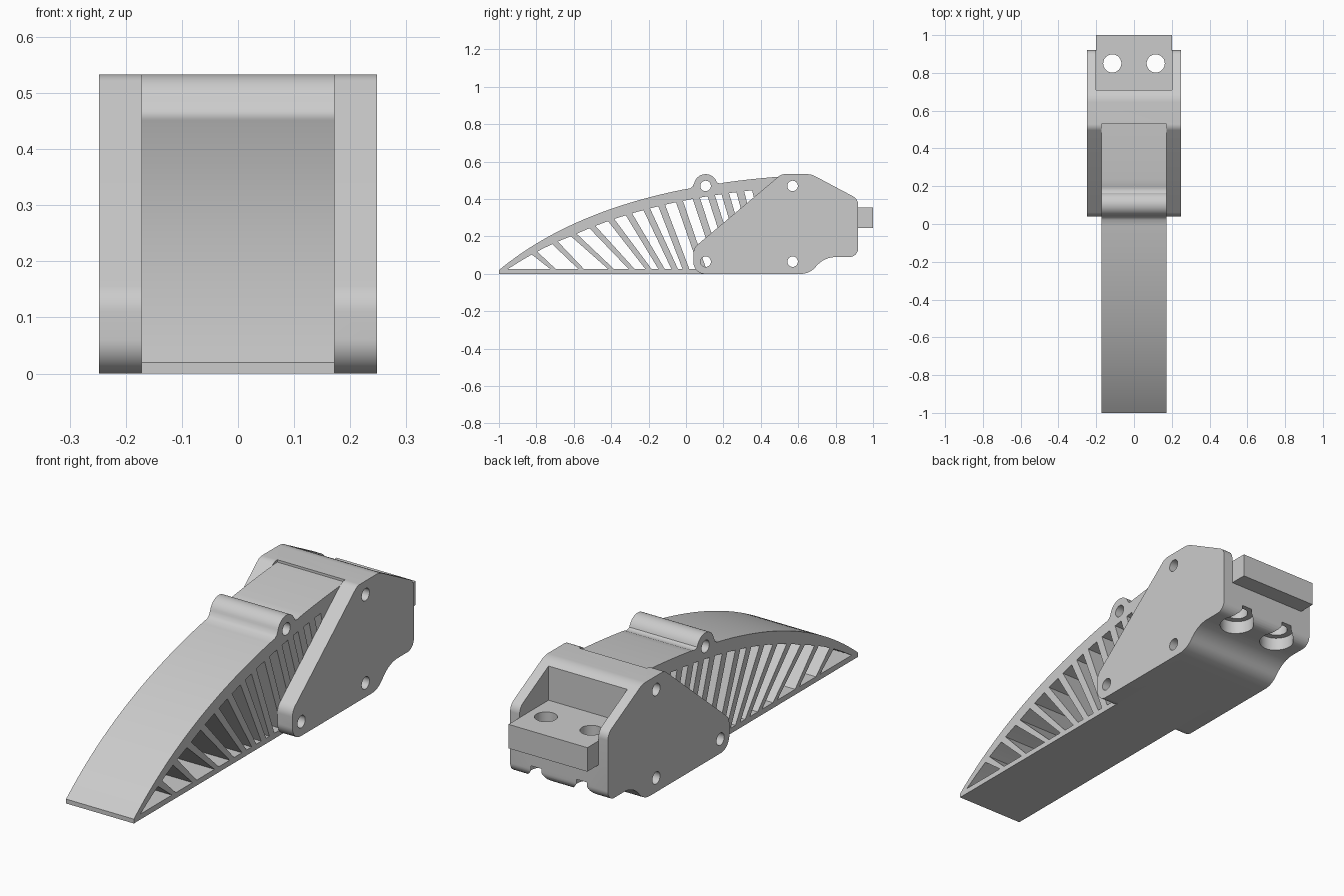
import bpy, bmesh, math
from mathutils import Vector, Matrix
from mathutils.geometry import interpolate_bezier

if "Cube" in bpy.data.objects:
    bpy.data.objects.remove(bpy.data.objects["Cube"])

# local profile (x, y) -> world (y, z), extrusion -> world x
SIDEWAYS = Matrix(((0, 0, 1, 0), (1, 0, 0, 0), (0, 1, 0, 0), (0, 0, 0, 1)))


def add_object(name, mesh):
    ob = bpy.data.objects.new(name, mesh)
    bpy.context.collection.objects.link(ob)
    return ob


def plate(name, loops, half_width):
    """Extrude a (y, z) outline with inner holes along x."""
    cu = bpy.data.curves.new(name + "_profile", 'CURVE')
    cu.dimensions, cu.fill_mode, cu.extrude = '2D', 'BOTH', half_width
    for pts in loops:
        sp = cu.splines.new('POLY')
        sp.points.add(len(pts) - 1)
        for p, q in zip(sp.points, pts):
            p.co = (q[0], q[1], 0, 1)
        sp.use_cyclic_u = True
    tmp = add_object(name + "_profile", cu)
    dg = bpy.context.evaluated_depsgraph_get()
    me = bpy.data.meshes.new_from_object(tmp.evaluated_get(dg))
    bpy.data.objects.remove(tmp)
    bm = bmesh.new()
    bm.from_mesh(me)
    bmesh.ops.transform(bm, matrix=SIDEWAYS, verts=bm.verts)
    bmesh.ops.remove_doubles(bm, verts=bm.verts, dist=1e-5)
    bmesh.ops.recalc_face_normals(bm, faces=bm.faces)
    bm.to_mesh(me)
    bm.free()
    return add_object(name, me)


def box(name, lo, hi):
    lo, hi = Vector(lo), Vector(hi)
    bm = bmesh.new()
    bmesh.ops.create_cube(bm, size=1, matrix=Matrix.Translation((lo + hi) / 2)
                          @ Matrix.Diagonal((*(hi - lo), 1)))
    me = bpy.data.meshes.new(name)
    bm.to_mesh(me)
    bm.free()
    return add_object(name, me)


def upright_cylinder(name, x, y, r, z0, z1):
    bm = bmesh.new()
    bmesh.ops.create_cone(bm, cap_ends=True, segments=40, radius1=r, radius2=r, depth=z1 - z0,
                          matrix=Matrix.Translation((x, y, (z0 + z1) / 2)))
    me = bpy.data.meshes.new(name)
    bm.to_mesh(me)
    bm.free()
    return add_object(name, me)


def cut(ob, cutter):
    cutter.hide_render = True
    mod = ob.modifiers.new("cut", 'BOOLEAN')
    mod.operation, mod.solver, mod.object = 'DIFFERENCE', 'EXACT', cutter
    bpy.context.view_layer.objects.active = ob
    bpy.ops.object.modifier_apply(modifier=mod.name)
    bpy.data.objects.remove(cutter)


def arc(cy, cz, r, a0, a1, n):
    return [(cy + r * math.cos(math.radians(a0 + (a1 - a0) * i / n)),
             cz + r * math.sin(math.radians(a0 + (a1 - a0) * i / n))) for i in range(n + 1)]


def circle(cy, cz, r):
    return arc(cy, cz, r, 0, 360, 32)[:-1]


def rounded(corners, n=8):
    """Polygon with every (y, z, radius) corner replaced by an arc."""
    out = []
    for i, (y, z, r) in enumerate(corners):
        p = Vector((y, z))
        a = (Vector(corners[i - 1][:2]) - p).normalized()
        b = (Vector(corners[(i + 1) % len(corners)][:2]) - p).normalized()
        half = a.angle(b) / 2
        c = p + (a + b).normalized() * r / math.sin(half)
        v0, v1 = p + a * r / math.tan(half) - c, p + b * r / math.tan(half) - c
        out += [tuple(c + v0.lerp(v1, t / n).normalized() * r) for t in range(n + 1)]
    return out


# Finger: curved back, flat sole, slanted ribs between
back = [(p.x, p.y) for p in interpolate_bezier(
    Vector((-1, .02)), Vector((-.6, .35)), Vector((-.05, .48)), Vector((.53, .522)), 48)]


def inner(y):
    for (y0, z0), (y1, z1) in zip(back, back[1:]):
        if y0 <= y <= y1:
            z = z0 + (z1 - z0) * (y - y0) / (y1 - y0)
            return max(.026, z - .03 - .03 * min(1, (y + 1) / .4))


lug = [(.19, .483), (.172, .485)] + arc(.105, .47, .063, 18, 165, 20) + [(.036, .468), (.022, .457)]
outline = ([(-1, 0), (.53, 0)] + [p for p in reversed(back) if p[0] > .2] + lug
           + [p for p in reversed(back) if p[0] < .01])

rib_tops = [-.955, -.81, -.70, -.60, -.50, -.40, -.305, -.21, -.13, -.035, .055, .135, .21, .29, .375]
rib_feet = [-.955, -.71, -.56, -.40, -.29, -.20, -.13, -.06, .0, .09, .18, .26, .33, .40, .47]
cells = []
for i in range(len(rib_tops) - 1):
    w0 = 0 if i == 0 else .014 + .0005 * i
    w1 = .0145 + .0005 * i
    t0, t1 = rib_tops[i] + w0, rib_tops[i + 1] - w1
    top = [(t1 + (t0 - t1) * k / 4, inner(t1 + (t0 - t1) * k / 4)) for k in range(5 if i else 4)]
    cells.append([(rib_feet[i] + w0, .025), (rib_feet[i + 1] - w1, .025)] + top)
finger = plate("ribbed_finger", [outline, circle(.105, .47, .028)] + cells, .172)

# Holder: rounded body with cross-pin holes
body = rounded([(.04, 0, .06), (.66, 0, .1), (.74, .09, .14), (.92, .09, .045), (.92, .40, .05),
                (.67, .533, .1), (.51, .533, .05), (.04, .138, .06)])
pins = [circle(y, z, .028) for y, z in ((.105, .065), (.57, .065), (.57, .47))]
holder = plate("holder", [body] + pins, .248)
cut(holder, box("finger_slot", (-.172, -.2, -.1), (.172, .53, .7)))
cut(holder, box("tongue_recess", (-.2, .71, .245), (.2, 1.2, .7)))

# Mounting tongue seated in the recess
tongue = box("mounting_tongue", (-.2, .71, .245), (.2, 1, .355))

# Screw holes through tongue and holder, with counterbores from below
for x in (-.115, .115):
    for part in (holder, tongue):
        cut(part, upright_cylinder("screw_hole", x, .85, .048, -.1, .6))
    cut(holder, upright_cylinder("counterbore", x, .85, .075, -.1, .15))

for ob in (finger, holder, tongue):
    bpy.ops.object.select_all(action='DESELECT')
    ob.select_set(True)
    bpy.context.view_layer.objects.active = ob
    bpy.ops.object.shade_smooth_by_angle(angle=math.radians(30))
